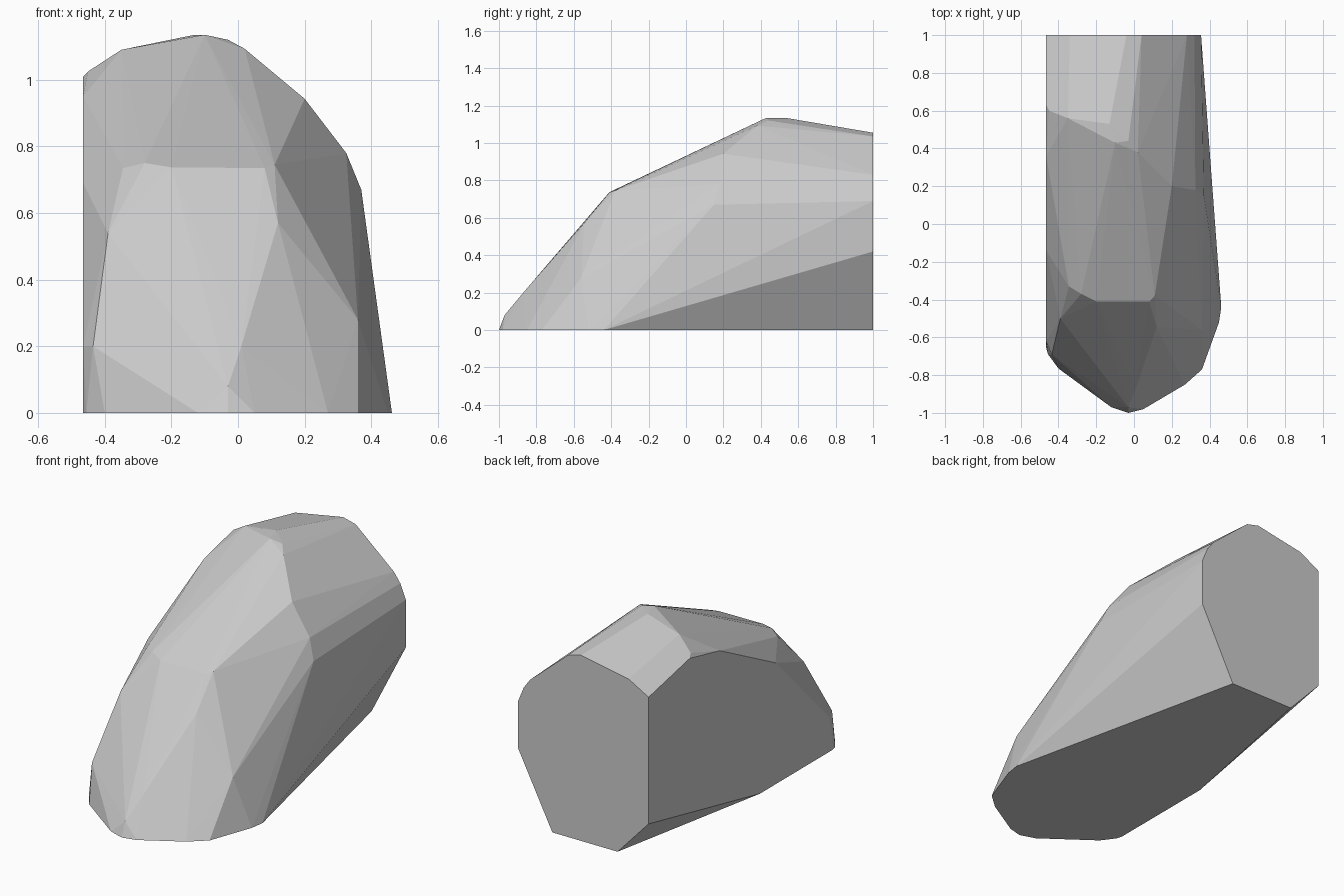
import bpy
import bmesh
from math import radians

LEFT_X, BACK_Y = -0.465, 1.0

# Flat left side, as (y, z)
left_side = [(0.63, 1.01), (0.36, 0.95), (-0.14, 0.69), (-0.62, 0.2), (-0.655, 0), (0.0, 0)]

# Flat back, as (x, z)
back = [(LEFT_X, 0.21), (-0.27, 0), (0.14, 0), (0.355, 0.42), (0.355, 0.69), (0.32, 0.775),
        (0.28, 0.83), (0.04, 1.035), (-0.04, 1.055), (-0.34, 1.0), (LEFT_X, 0.93)]

# Flat underside, as (x, y)
base = [(-0.455, -0.69), (-0.4, -0.765), (-0.12, -0.97), (-0.03, -1), (0.05, -0.98),
        (0.27, -0.85), (0.36, -0.77), (0.45, -0.52), (0.462, -0.44)]

# Corners of the sloping front, as (x, y, z)
front = [(-0.03, -0.97, 0.08), (-0.435, -0.69, 0.2), (0.01, -0.87, 0.2), (-0.39, -0.50, 0.54),
         (0.12, -0.545, 0.57), (0.36, -0.56, 0.28), (0.375, -0.53, 0.24)]

# Brow ridge, top crest and right shoulder, as (x, y, z)
upper = [(-0.345, -0.33, 0.735), (-0.28, -0.37, 0.75), (-0.2, -0.41, 0.737), (0.08, -0.41, 0.735),
         (0.11, -0.38, 0.745), (-0.45, 0.6, 1.025), (-0.35, 0.56, 1.09), (-0.13, 0.53, 1.135),
         (-0.10, 0.43, 1.135), (-0.03, 0.44, 1.12), (0.02, 0.38, 1.093), (0.2, 0.2, 0.943),
         (0.325, 0.18, 0.78), (0.37, 0.15, 0.67)]

points = [(LEFT_X, y, z) for y, z in left_side]
points += [(x, BACK_Y, z) for x, z in back]
points += [(x, y, 0) for x, y in base]
points += front + upper

# Wrap the corners in a faceted convex boulder
bm = bmesh.new()
for p in points:
    bm.verts.new(p)
hull = bmesh.ops.convex_hull(bm, input=bm.verts)
loose = [v for v in bm.verts if not v.link_faces]
bmesh.ops.delete(bm, geom=loose, context='VERTS')
bmesh.ops.dissolve_limit(bm, angle_limit=radians(0.5), verts=bm.verts, edges=bm.edges)
bmesh.ops.recalc_face_normals(bm, faces=bm.faces)

mesh = bpy.data.meshes.new("boulder")
bm.to_mesh(mesh)
bm.free()
boulder = bpy.data.objects.new("boulder", mesh)
bpy.context.collection.objects.link(boulder)
